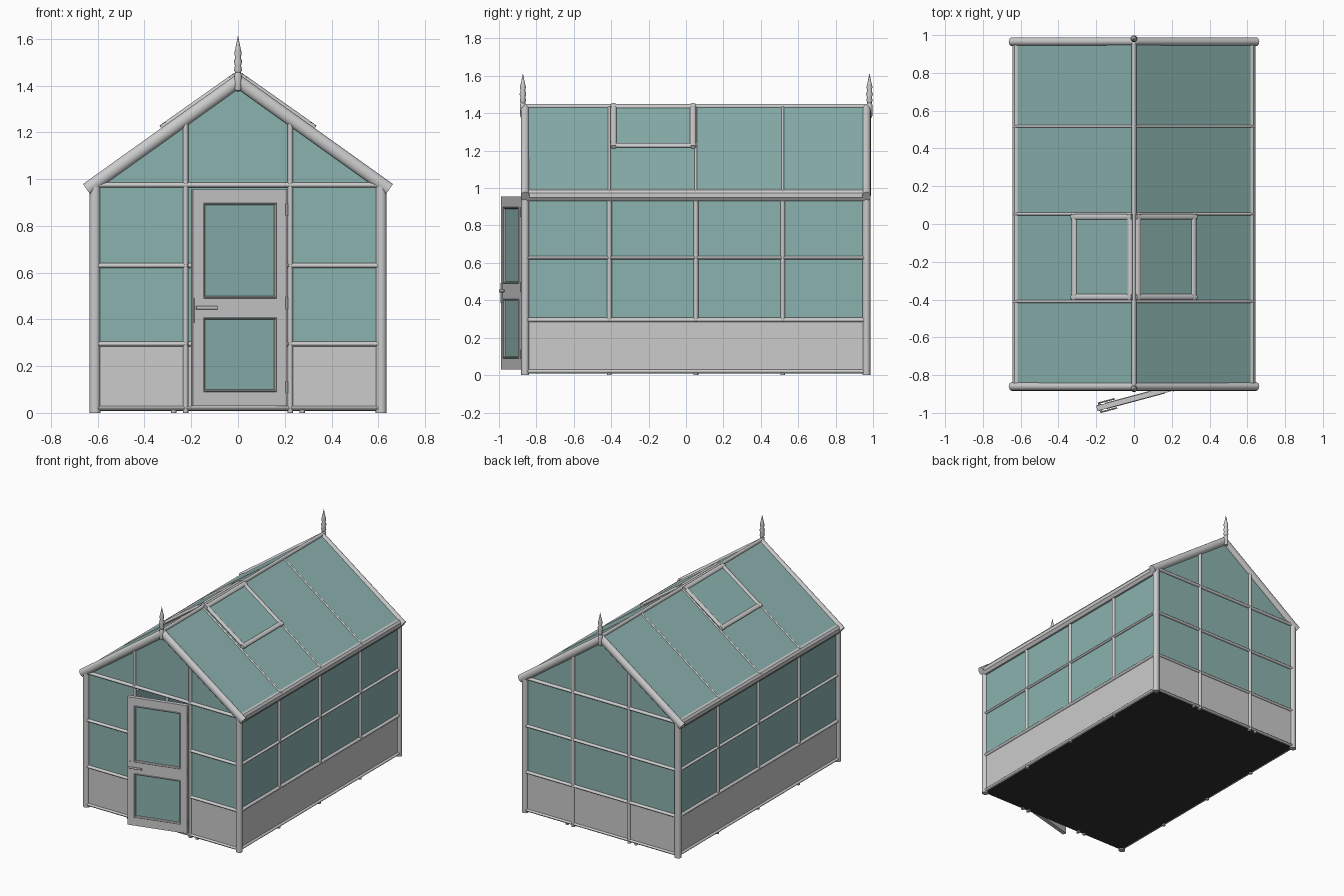
import bpy, bmesh, math
from mathutils import Vector, Matrix

if "Cube" in bpy.data.objects:
    bpy.data.objects.remove(bpy.data.objects["Cube"])

YF, YB, XW = -0.86, 0.965, 0.612          # wall centre lines
BARS = (-0.41, 0.053, 0.517)              # side glazing bar positions
SLOPE = 0.72


def roof_z(x):
    return 1.438 - SLOPE * abs(x)


def mat(name, col):
    m = bpy.data.materials.new(name)
    m.diffuse_color = (*col, 1)
    m.use_nodes = True
    m.node_tree.nodes["Principled BSDF"].inputs["Base Color"].default_value = m.diffuse_color
    return m


GLASS = mat("glass", (0.26, 0.45, 0.43))
DARK = mat("dark_floor", (0.03, 0.03, 0.03))


def finish(name, bm, material=None, matrix=None):
    if matrix:
        bm.transform(matrix)
    bmesh.ops.recalc_face_normals(bm, faces=bm.faces)
    me = bpy.data.meshes.new(name)
    bm.to_mesh(me)
    bm.free()
    ob = bpy.data.objects.new(name, me)
    bpy.context.collection.objects.link(ob)
    if material:
        me.materials.append(material)
    return ob


def box(name, lo, hi, material=None, matrix=None):
    bm = bmesh.new()
    bmesh.ops.create_cube(bm, size=1)
    lo, hi = Vector(lo), Vector(hi)
    for v in bm.verts:
        v.co = (lo + hi) / 2 + v.co * (hi - lo)
    return finish(name, bm, material, matrix)


def tube(name, p0, p1, w, d, side=(1, 0, 0), matrix=None, n=16):
    """Elliptical bar from p0 to p1, width w along side, depth d across it."""
    p0, p1, x = Vector(p0), Vector(p1), Vector(side)
    z = (p1 - p0).normalized()
    y = z.cross(x).normalized()
    x = y.cross(z)
    bm = bmesh.new()
    bmesh.ops.create_cone(bm, cap_ends=True, segments=n, radius1=0.5, radius2=0.5, depth=1)
    for v in bm.verts:
        c = v.co.copy()
        v.co = (p0 + p1) / 2 + x * c.x * w + y * c.y * d + z * c.z * (p1 - p0).length
    return finish(name, bm, None, matrix)


def prism(name, pts, y0, y1, material=None):
    """Profile in x-z extruded along y."""
    bm = bmesh.new()
    f = bm.faces.new([bm.verts.new((x, y0, z)) for x, z in pts])
    r = bmesh.ops.extrude_face_region(bm, geom=[f])
    for v in r["geom"]:
        if isinstance(v, bmesh.types.BMVert):
            v.co.y = y1
    return finish(name, bm, material)


# Floor
box("floor", (-0.61, YF, 0.008), (0.61, YB, 0.014), DARK)

# Side walls, eaves and roof slopes
for s, tag in ((1, "right"), (-1, "left")):
    X = s * XW
    box("side_glass_" + tag, (X - 0.003, YF, 0.28), (X + 0.003, YB, 0.97), GLASS)
    box("side_base_panel_" + tag, (X - 0.006, YF, 0.01), (X + 0.006, YB, 0.29))
    for z, w in ((0.02, 0.022), (0.295, 0.025), (0.627, 0.02)):
        tube("side_rail_" + tag, (X, YF, z), (X, YB, z), 0.034, w)
    for y in BARS:
        tube("side_bar_" + tag, (X, y, 0.29), (X, y, 0.95), 0.034, 0.027)
        tube("foot_" + tag, (X, y, 0), (X, y, 0.02), 0.025, 0.025)
    for y in (YF, YB):
        tube("corner_post_" + tag, (X, y, 0), (X, y, 0.97), 0.046, 0.042)
    prism("eaves_beam_" + tag, [(s * x, z) for x, z in
          ((0.59, 0.93), (0.628, 0.93), (0.643, 0.95), (0.643, 0.975), (0.632, 0.99), (0.6, 0.999))],
          YF, YB)
    prism("roof_glass_" + tag, [(0, roof_z(0)), (s * 0.63, roof_z(0.63)),
          (s * 0.63, roof_z(0.63) - 0.008), (0, roof_z(0) - 0.008)], YF, YB, GLASS)
    for y in BARS:
        tube("roof_bar_" + tag, (0, y, 1.432), (s * 0.632, y, 1.432 - 0.632 * SLOPE),
             0.016, 0.022, (0, 1, 0))
    # Rounded barge boards along the gables
    for y in (YF, YB):
        tube("barge_board_" + tag, (-s * 0.008, y, 1.424), (s * 0.647, y, 0.956),
             0.046, 0.056, (0, 1, 0))

    # Roof vent window: local u runs down the slope, w is up from it
    u = Vector((s, 0, -0.705)).normalized()
    w = Vector((0.705 * s, 0, 1)).normalized()
    M = Matrix(((u.x, 0, w.x, s * 0.006), (0, 1, 0, 0), (u.z, 0, w.z, 1.441), (0, 0, 0, 1)))
    L, y0, y1, b = 0.392, -0.403, 0.054, 0.032
    box("vent_glass_" + tag, (0.01, y0 + 0.01, 0.002), (L - 0.01, y1 - 0.01, 0.008), GLASS, M)
    for y in (y0 + b / 2, y1 - b / 2):
        tube("vent_side_" + tag, (0, y, 0.006), (L, y, 0.006), b, 0.022, (0, 1, 0), M)
    for k in (b / 2, L - b / 2):
        tube("vent_end_" + tag, (k, y0, 0.006), (k, y1, 0.006), b, 0.022, (1, 0, 0), M)

tube("ridge_beam", (0, YF, 1.436), (0, YB, 1.436), 0.024, 0.028)

# Gable glazing: front has a doorway, back is closed
xs, d = 0.61, 0.215
eave, top = roof_z(0.61) - 0.01, 1.428
prism("front_gable_glass", [(-xs, 0.28), (-d, 0.28), (-d, 0.975), (d, 0.975), (d, 0.28),
      (xs, 0.28), (xs, eave), (0, top), (-xs, eave)], YF - 0.003, YF + 0.003, GLASS)
prism("back_gable_glass", [(-xs, 0.28), (xs, 0.28), (xs, eave), (0, top), (-xs, eave)],
      YB - 0.003, YB + 0.003, GLASS)
box("back_base_panel", (-xs, YB - 0.006, 0.01), (xs, YB + 0.006, 0.29))
for s in (-1, 1):
    a, b = sorted((s * d, s * xs))
    box("front_base_panel", (a, YF - 0.006, 0.01), (b, YF + 0.006, 0.29))
    for z in (0.295, 0.63):
        tube("front_rail", (a, YF, z), (b, YF, z), 0.034, 0.022, (0, 1, 0))
    for y in (YF, YB):
        tube("gable_bar", (s * 0.224, y, 0), (s * 0.224, y, roof_z(0.224) - 0.02), 0.024, 0.034)
        tube("gable_foot", (s * 0.275, y, 0), (s * 0.275, y, 0.02), 0.022, 0.022)
for z in (0.295, 0.63):
    tube("back_rail", (-xs, YB, z), (xs, YB, z), 0.034, 0.022, (0, 1, 0))
for y in (YF, YB):
    tube("gable_top_rail", (-xs, y, 0.975), (xs, y, 0.975), 0.034, 0.024, (0, 1, 0))
    tube("gable_bottom_rail", (-xs, y, 0.02), (xs, y, 0.02), 0.034, 0.02, (0, 1, 0))

# Door, ajar: local x runs from the hinge, local -y is outside
D = Matrix.Translation((0.207, -0.868, 0)) @ Matrix.Rotation(math.radians(15), 4, 'Z')
W, T = 0.418, 0.014
for a, b in ((-W, -W + 0.047), (-0.047, 0)):
    box("door_stile", (a, -T, 0.03), (b, T, 0.956), None, D)
for a, b in ((0.03, 0.09), (0.408, 0.49), (0.898, 0.956)):
    box("door_rail", (-W + 0.047, -T, a), (-0.047, T, b), None, D)
for a, b in ((0.09, 0.408), (0.49, 0.898)):
    box("door_glass", (-W + 0.04, -0.003, a - 0.005), (-0.04, 0.003, b + 0.005), GLASS, D)
    l, r = -W + 0.05, -0.05
    for z in (a + 0.003, b - 0.003):
        tube("door_moulding", (l, 0, z), (r, 0, z), 0.034, 0.014, (0, 1, 0), D, 8)
    for x in (l, r):
        tube("door_moulding", (x, 0, a), (x, 0, b), 0.014, 0.034, (1, 0, 0), D, 8)

# Handles on both faces, and hinges
for s in (-1, 1):
    ya, yb = sorted((s * T, s * (T + 0.003)))
    box("handle_plate", (-W + 0.006, ya, 0.385), (-W + 0.03, yb, 0.492), None, D)
    tube("handle_stem", (-W + 0.018, s * T, 0.45), (-W + 0.018, s * 0.026, 0.45), 0.012, 0.012, (1, 0, 0), D)
    tube("handle_lever", (-W + 0.012, s * 0.025, 0.45), (-W + 0.105, s * 0.025, 0.45), 0.008, 0.014, (0, 1, 0), D)
for z in (0.11, 0.47, 0.87):
    tube("hinge", (0.209, -0.882, z - 0.025), (0.209, -0.882, z + 0.025), 0.01, 0.01)

# Turned finials at both ridge ends
PROF = [(0, 1.375), (0.012, 1.378), (0.016, 1.39), (0.016, 1.445), (0.012, 1.455), (0.017, 1.468),
        (0.013, 1.485), (0.018, 1.503), (0.012, 1.52), (0.016, 1.54), (0.010, 1.565), (0.005, 1.59), (0, 1.615)]
for y in (YF - 0.012, YB + 0.016):
    bm = bmesh.new()
    vs = [bm.verts.new((r, 0, z)) for r, z in PROF]
    es = [bm.edges.new(p) for p in zip(vs, vs[1:])]
    bmesh.ops.spin(bm, geom=vs + es, cent=(0, 0, 0), axis=(0, 0, 1), angle=math.tau, steps=16)
    bmesh.ops.remove_doubles(bm, verts=bm.verts, dist=0.0001)
    finish("finial", bm, None, Matrix.Translation((0, y, 0)))

# Smooth the rounded bars, keep edges sharp
for ob in bpy.context.scene.objects:
    ob.select_set(True)
    bpy.context.view_layer.objects.active = ob
bpy.ops.object.shade_smooth_by_angle(angle=math.radians(35))
